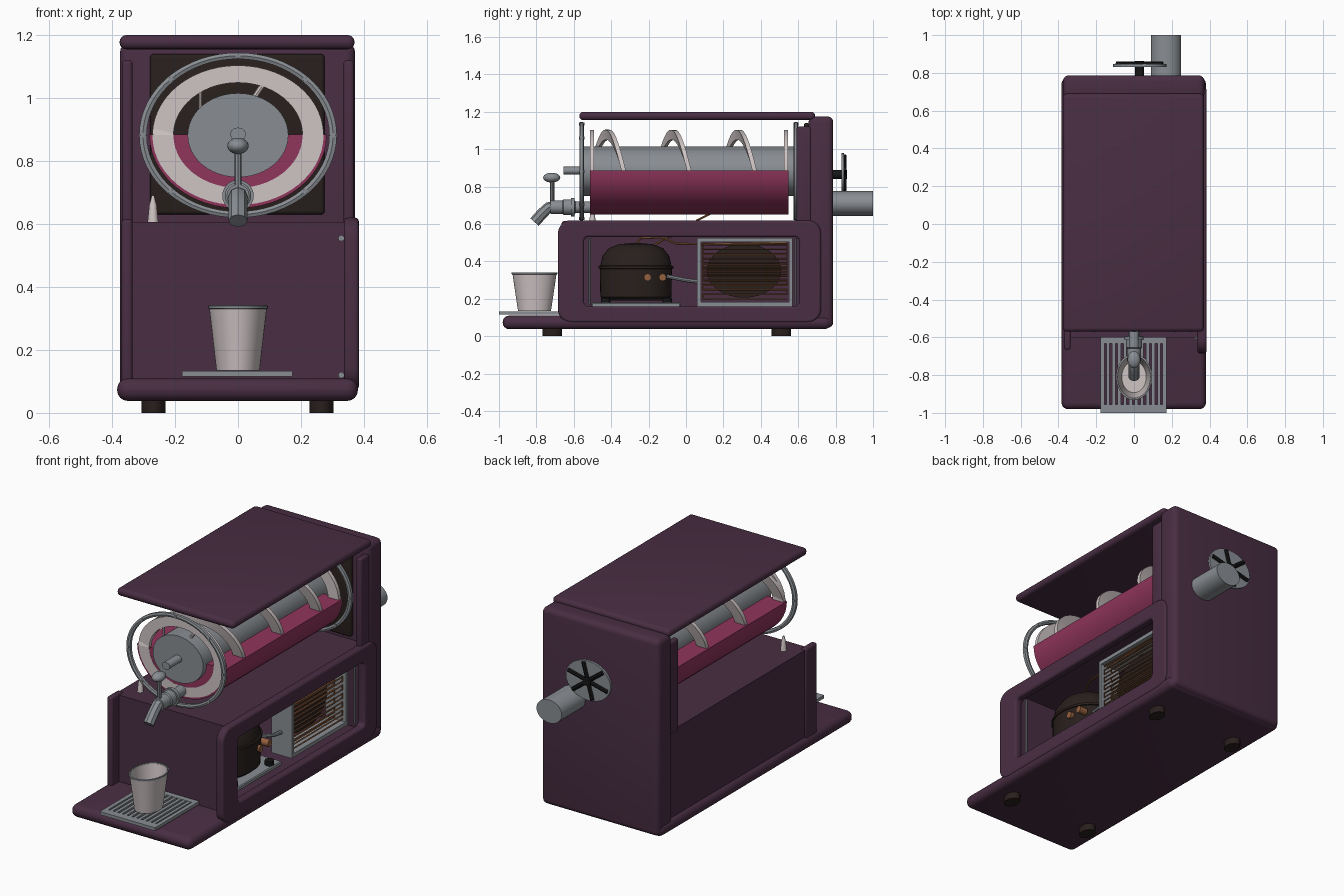
import bpy, bmesh, math
from mathutils import Vector, Matrix

if "Cube" in bpy.data.objects:
    bpy.data.objects.remove(bpy.data.objects["Cube"])


def material(name, rgb):
    m = bpy.data.materials.new(name)
    m.diffuse_color = (*rgb, 1)
    m.use_nodes = True
    m.node_tree.nodes["Principled BSDF"].inputs["Base Color"].default_value = m.diffuse_color
    return m


PLUM = material("plum_shell", (0.066, 0.027, 0.056))
PINK = material("berry_slush", (0.28, 0.036, 0.105))
STEEL = material("steel", (0.25, 0.27, 0.29))
WHITE = material("pale_plastic", (0.62, 0.55, 0.55))
DARK = material("dark_brown", (0.021, 0.014, 0.012))
COPPER = material("copper", (0.30, 0.12, 0.05))
BLACK = material("black", (0.008, 0.008, 0.008))
TAU = 2 * math.pi
ALONG_Y = Matrix.Rotation(-math.pi / 2, 4, 'X')   # local z becomes world y
ALONG_X = Matrix.Rotation(math.pi / 2, 4, 'Y')    # local z becomes world x


def finish(ob, mat, angle=35):
    ob.data.materials.append(mat)
    bpy.ops.object.select_all(action='DESELECT')
    ob.select_set(True)
    bpy.context.view_layer.objects.active = ob
    bpy.ops.object.shade_smooth_by_angle(angle=math.radians(angle))
    return ob


def from_bmesh(name, bm, mat):
    bmesh.ops.recalc_face_normals(bm, faces=bm.faces[:])
    me = bpy.data.meshes.new(name)
    bm.to_mesh(me)
    bm.free()
    ob = bpy.data.objects.new(name, me)
    bpy.context.collection.objects.link(ob)
    return finish(ob, mat)


def box(name, x, y, z, mat, bevel=0.0, seg=4):
    """Box from (min, max) ranges, with rounded edges."""
    bm = bmesh.new()
    bmesh.ops.create_cube(bm, size=1)
    for v in bm.verts:
        v.co = [(r[0] + r[1]) / 2 + c * (r[1] - r[0]) for r, c in zip((x, y, z), v.co)]
    if bevel:
        bmesh.ops.bevel(bm, geom=bm.edges[:], offset=bevel, segments=seg, affect='EDGES', profile=0.5)
    return from_bmesh(name, bm, mat)


def lathe(name, profile, loc, mat, scale=(1, 1, 1), turn=Matrix(), n=40, loop=False):
    """Spin (radius, height) points; loop closes the profile, else the ends are capped."""
    bm = bmesh.new()
    rings = [[bm.verts.new((r * math.cos(TAU * i / n), r * math.sin(TAU * i / n), h))
              for i in range(n)] for r, h in profile]
    for a, b in zip(rings, rings[1:] + (rings[:1] if loop else [])):
        for i in range(n):
            bm.faces.new((a[i], a[(i + 1) % n], b[(i + 1) % n], b[i]))
    if not loop:
        bm.faces.new(rings[0])
        bm.faces.new(rings[-1])
    bm.transform(Matrix.Translation(loc) @ Matrix.Diagonal((*scale, 1)) @ turn)
    return from_bmesh(name, bm, mat)


def tube(name, pts, r, mat):
    cu = bpy.data.curves.new(name, 'CURVE')
    cu.dimensions = '3D'
    cu.bevel_depth, cu.bevel_resolution, cu.use_fill_caps = r, 2, True
    sp = cu.splines.new('POLY')
    sp.points.add(len(pts) - 1)
    for p, c in zip(sp.points, pts):
        p.co = (*c, 1)
    return curve_to_mesh(name, cu, mat)


def curve_to_mesh(name, cu, mat, matrix=Matrix()):
    ob = bpy.data.objects.new(name, cu)
    bpy.context.collection.objects.link(ob)
    ob.matrix_world = matrix
    bpy.ops.object.select_all(action='DESELECT')
    ob.select_set(True)
    bpy.context.view_layer.objects.active = ob
    bpy.ops.object.convert(target='MESH')
    return finish(bpy.context.object, mat)


def rounded_rect(u, v, r, n=6):
    pts = []
    for k, (cu, cv) in enumerate([(u[1] - r, v[1] - r), (u[0] + r, v[1] - r),
                                  (u[0] + r, v[0] + r), (u[1] - r, v[0] + r)]):
        for i in range(n + 1):
            a = math.pi / 2 * (k + i / n)
            pts.append((cu + r * math.cos(a), cv + r * math.sin(a), 0))
    return pts


# shell: base, column, roof, deck and walls
box("base", (-.384, .381), (-.98, .775), (.038, .11), PLUM, .034)
box("rear_column", (-.375, .372), (.655, .787), (.045, 1.175), PLUM, .03)
box("roof", (-.376, .37), (-.57, .69), (1.155, 1.2), PLUM, .021)
box("deck", (-.352, .345), (-.6, .66), (.585, .607), PLUM)
box("front_panel", (-.352, .345), (-.6, -.575), (.09, .605), PLUM)
box("left_wall", (-.362, -.34), (-.6, .67), (.09, .607), PLUM)
box("left_front_wing", (-.37, -.335), (-.665, -.56), (.09, .615), PLUM, .012)
for s, n in ((-1, "left"), (1, "right")):
    box(n + "_column_lip", (s * .352 - .017, s * .352 + .017), (.59, .67), (.59, 1.12), PLUM, .012)

# right side panel with its rounded window
cu = bpy.data.curves.new("right_side_panel", 'CURVE')
cu.dimensions, cu.fill_mode = '2D', 'BOTH'
cu.extrude, cu.bevel_depth, cu.bevel_resolution = .012, .012, 2
for pts in (rounded_rect((-.673, .71), (.085, .608), .06), rounded_rect((-.557, .617), (.148, .542), .035)):
    sp = cu.splines.new('POLY')
    sp.points.add(len(pts) - 1)
    sp.use_cyclic_u = True
    for p, c in zip(sp.points, pts):
        p.co = (*c, 1)
curve_to_mesh("right_side_panel", cu, PLUM, Matrix(((0, 0, 1, .36), (1, 0, 0, 0), (0, 1, 0, 0), (0, 0, 0, 1))))

# feet
for x in (-.268, .265):
    for y in (-.715, .51):
        lathe("foot", [(.052, 0), (.052, .05)], (x, y, 0), DARK, (.74, 1, 1), n=24)

# drum: back plate, end rings, evaporator, slush and shaft
SQ = (1, 1, .835)
box("drum_back_plate", (-.28, .275), (.63, .66), (.63, 1.14), DARK, .012)
for y, n in ((-.558, "front"), (.588, "rear")):
    c = (0, y, .882)
    lathe(n + "_drum_ring", [(.314, -.008), (.314, .008), (.302, .012), (.290, .008), (.290, -.008), (.302, -.012)],
          c, STEEL, SQ, ALONG_Y, 64, True)
    for i in range(8):
        a = TAU * i / 8
        lathe("ring_bolt", [(.008, -.014), (.008, .014)], (.302 * math.cos(a), y, .882 + .252 * math.sin(a)),
              STEEL, turn=ALONG_Y, n=8)
lathe("evaporator_cylinder", [(.16, -.545), (.16, .64)], (0, 0, .882), STEEL, SQ, ALONG_Y, 48)
lathe("drive_shaft", [(.025, -.655), (.025, -.54)], (0, 0, .885), STEEL, (1, 1, .85), ALONG_Y, 20)
bm = bmesh.new()
arc = [(.282 * math.cos(math.pi * (1 + i / 24)), .885 + .235 * math.sin(math.pi * (1 + i / 24))) for i in range(25)]
ends = [[bm.verts.new((x, y, z)) for x, z in arc] for y in (-.513, .547)]
for i in range(25):
    j = (i + 1) % 25
    bm.faces.new((ends[0][i], ends[0][j], ends[1][j], ends[1][i]))
for e in ends:
    bm.faces.new(e)
from_bmesh("slush_fill", bm, PINK)

# mixing auger: spiral blade, end hoops and spokes
bm = bmesh.new()
steps, prev = 144, None
for i in range(steps + 1):
    a = -math.pi / 2 + (TAU * 3 - .1) * i / steps
    y = -.42 + .35 * a / TAU
    sec = [bm.verts.new((k * .272 * math.sin(a), y + d, .882 + k * .222 * math.cos(a)))
           for k, d in ((.76, -.008), (1, -.012), (1, .012), (.76, .008))]
    if prev:
        for j in range(4):
            bm.faces.new((prev[j], prev[(j + 1) % 4], sec[(j + 1) % 4], sec[j]))
    if i in (0, steps):
        bm.faces.new(sec)
    prev = sec
from_bmesh("auger_spiral", bm, WHITE)
for y in (-.503, .535):
    lathe("auger_hoop", [(.272, -.011), (.272, .011), (.205, .011), (.205, -.011)], (0, y, .882),
          WHITE, (1, 1, .815), ALONG_Y, 56, True)
    tube("auger_spoke", [(.05, y, 1.0), (.105, y, 1.08)], .009, WHITE)
    tube("auger_spoke", [(-.12, y, .96), (-.12, y, 1.04)], .006, WHITE)

# faucet
lathe("faucet_body", [(.036, -.725), (.036, -.66), (.042, -.655), (.042, -.6), (.03, -.59), (.03, -.51)],
      (0, 0, .69), STEEL, turn=ALONG_Y, n=24)
lathe("faucet_collar", [(.05, -.615), (.05, -.595)], (0, 0, .69), STEEL, turn=ALONG_Y, n=24)
tube("faucet_spout", [(0, -.69, .69), (0, -.735, .688), (0, -.77, .655), (0, -.81, .61)], .03, STEEL)
tube("faucet_stem", [(0, -.715, .7), (0, -.715, .85)], .011, STEEL)
lathe("faucet_knob", [(max(.001, math.sin(math.pi * i / 12)), -math.cos(math.pi * i / 12)) for i in range(13)],
      (0, -.718, .848), STEEL, (.034, .046, .026), n=24)

# drip tray with slots
for x in ((-.178, -.155), (.15, .173)):
    box("tray_side", x, (-1, -.59), (.115, .133), STEEL)
for y in ((-1, -.955), (-.632, -.59)):
    box("tray_end", (-.178, .173), y, (.115, .133), STEEL)
for i in range(10):
    x = -.1375 + i * .03
    box("tray_bar", (x - .009, x + .009), (-.96, -.63), (.117, .132), STEEL)

# cup
CUP = (0, -.81, 0)
lathe("cup", [(.088, .134), (.118, .335), (.112, .335), (.083, .142)], CUP, WHITE, (.78, 1, 1), n=40)
lathe("cup_rim", [(.115, .33), (.122, .332), (.122, .34), (.115, .342)], CUP, STEEL, (.78, 1, 1), n=40, loop=True)

# exhaust pipe and fan on the back
lathe("exhaust_pipe", [(.08, .77), (.08, 1.0)], (.17, 0, .71), STEEL, (1, 1, .83), ALONG_Y, 32)
FX, FZ = .03, .865
lathe("fan_disc", [(.142, .832), (.142, .846)], (FX, 0, FZ), STEEL, (1, 1, .8), ALONG_Y, 32)
lathe("fan_hub", [(.024, .78), (.024, .862)], (FX, 0, FZ), BLACK, turn=ALONG_Y, n=16)
for i in range(6):
    a = TAU * i / 6 + .3
    tube("fan_blade", [(FX + k * .13 * math.cos(a), .847, FZ + k * .106 * math.sin(a)) for k in (.1, 1)], .012, BLACK)

# compressor on its mounting plate
CX, CY = .13, -.268
lathe("compressor", [(.16, .19), (.19, .21), (.193, .36), (.2, .362), (.2, .375), (.19, .378), (.178, .43),
                     (.145, .47), (.09, .492), (.001, .5)], (CX, CY, 0), DARK, (.8, 1, 1))
box("compressor_plate", (-.05, .3), (-.505, -.03), (.155, .18), STEEL, .005, 1)
for x in (0, .27):
    for y in (-.43, -.1):
        lathe("plate_mount", [(.025, .175), (.025, .205)], (x, y, 0), BLACK, n=16)
for y in (-.205, -.125):
    lathe("terminal", [(.02, 0), (.02, .05)], (CX + .11, y, .315), COPPER, turn=ALONG_X, n=12)
tube("suction_pipe", [(.2, -.1, .32), (.23, 0, .3), (.23, .08, .29)], .011, STEEL)

# condenser: frame, fan, coil
X = (.17, .3)
for z in ((.16, .182), (.503, .525)):
    box("condenser_rail", X, (.06, .57), z, STEEL)
for y in ((.06, .08), (.55, .57)):
    box("condenser_post", X, y, (.16, .525), STEEL)
lathe("condenser_fan", [(.2, 0), (.2, .02)], (.19, .31, .35), DARK, (1, 1, .72), ALONG_X, 32)
for x, rows in ((.285, 13), (.235, 12)):
    pts = []
    for i in range(rows):
        z = .2 + .29 * i / (rows - 1)
        pts += [(x, y, z) for y in ((.09, .54) if i % 2 else (.54, .09))]
    tube("condenser_coil", pts, .0045, COPPER)

# copper lines
tube("discharge_line", [(.13, -.28, .48), (.15, -.24, .525), (.2, -.13, .528), (.24, -.05, .495), (.26, .1, .492),
                        (.27, .54, .5)], .006, COPPER)
tube("return_line", [(.1, -.18, .48), (.1, -.1, .53), (.05, .0, .55), (0, .06, .62), (0, .14, .66)], .006, COPPER)

# window guide rods and panel screws
for y in (-.515, .585):
    tube("window_rod", [(.332, y, .17), (.332, y, .525)], .006, STEEL)
for z in (.12, .555):
    lathe("panel_screw", [(.01, -.61), (.01, -.595)], (.328, 0, z), STEEL, turn=ALONG_Y, n=12)
lathe("drain_plug", [(.018, .6), (.012, .66), (.004, .69)], (-.27, -.5, 0), WHITE, n=16)
